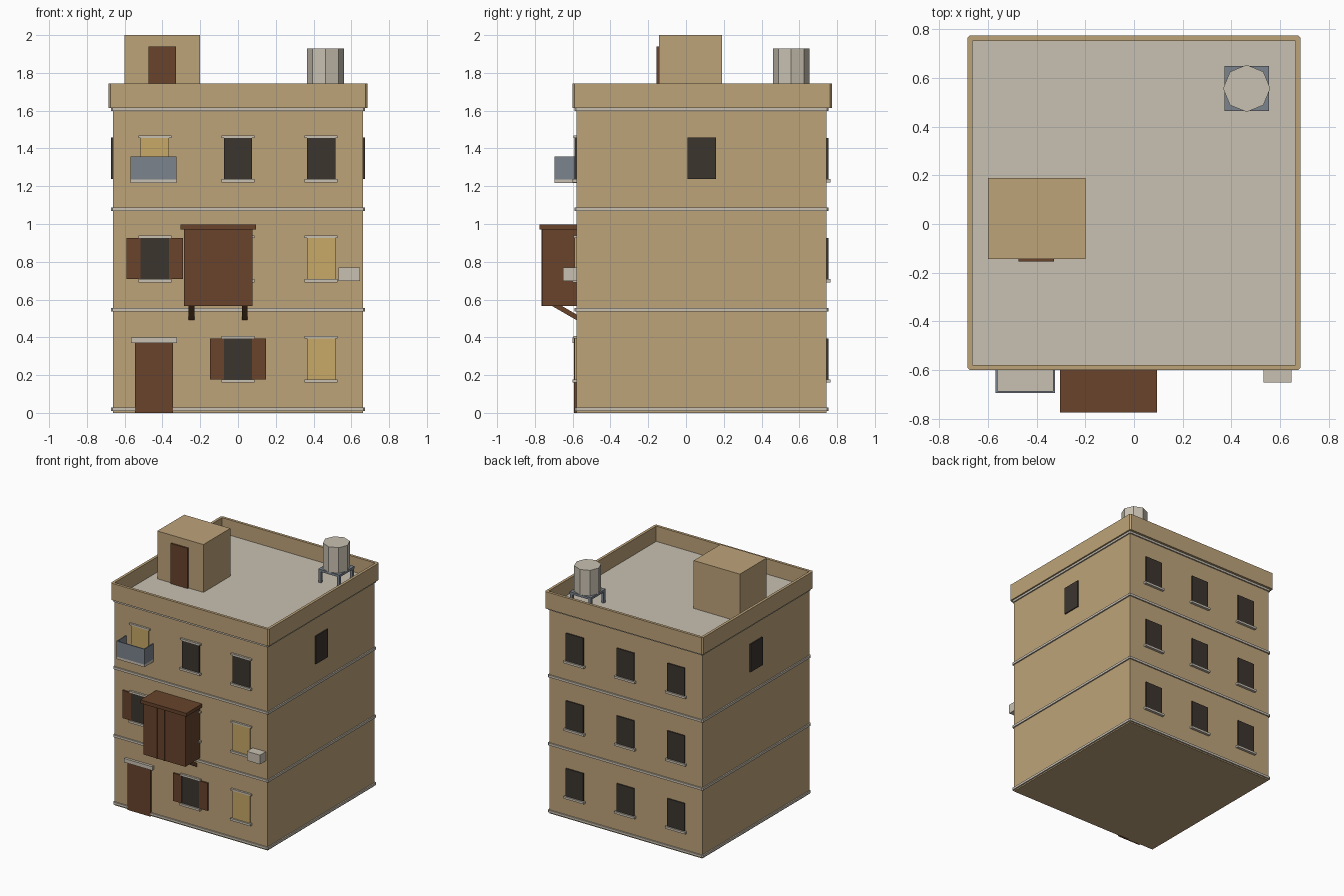
import bpy
import bmesh
import math

default = bpy.data.objects.get("Cube")
if default:
    bpy.data.objects.remove(default, do_unlink=True)


def linear(c):
    c /= 255
    return c / 12.92 if c <= 0.04045 else ((c + 0.055) / 1.055) ** 2.4


def material(name, *rgb):
    mat = bpy.data.materials.new(name)
    color = [linear(c) for c in rgb] + [1]
    mat.diffuse_color = color
    mat.use_nodes = True
    mat.node_tree.nodes["Principled BSDF"].inputs["Base Color"].default_value = color
    return mat


WALL = material("tan_plaster", 190, 164, 122)
STONE = material("pale_stone", 201, 193, 178)
WOOD = material("brown_wood", 104, 68, 44)
GLASS = material("dark_glass", 60, 53, 47)
LIT = material("yellow_glass", 200, 168, 102)
METAL = material("blue_grey_metal", 124, 132, 141)

# Main wall planes
SIDE, FRONT, BACK = 0.663, -0.58, 0.745
MIDDLE = (FRONT + BACK) / 2


def add_object(name, bm, *mats):
    mesh = bpy.data.meshes.new(name)
    bm.to_mesh(mesh)
    bm.free()
    for mat in mats:
        mesh.materials.append(mat)
    obj = bpy.data.objects.new(name, mesh)
    bpy.context.collection.objects.link(obj)
    return obj


def cube_mesh(size):
    bm = bmesh.new()
    bmesh.ops.create_cube(bm, size=1)
    bmesh.ops.scale(bm, vec=size, verts=bm.verts)
    return bm


def chamfer_corners(bm, half_x, width):
    """Cut the outer upright corners."""
    edges = [e for e in bm.edges
             if abs(e.verts[0].co.z - e.verts[1].co.z) > 0.001
             and all(abs(v.co.x) > half_x - 0.001 for v in e.verts)]
    bmesh.ops.bevel(bm, geom=edges, offset=width, segments=1, affect='EDGES')


def box(name, mat, x, y, z, chamfer=0):
    """Box from (low, high) pairs on each axis."""
    size = [hi - lo for lo, hi in (x, y, z)]
    bm = cube_mesh(size)
    if chamfer:
        chamfer_corners(bm, size[0] / 2, chamfer)
    obj = add_object(name, bm, mat)
    obj.location = [(lo + hi) / 2 for lo, hi in (x, y, z)]
    return obj


def around(center, half):
    return center - half, center + half


# Walls and floor bands
box("main_walls", WALL, around(0, SIDE), (FRONT, BACK), (0, 1.62))
for level, z in enumerate((0.01, 0.537, 1.07, 1.597)):
    box(f"floor_band_{level}", STONE, around(0, SIDE + 0.01),
        (FRONT - 0.01, BACK + 0.01), (z, z + 0.018), 0.008)

# Parapet with a sunken roof deck
half_x, half_y, half_z = 0.685, 0.687, 0.066
bm = cube_mesh((2 * half_x, 2 * half_y, 2 * half_z))
bm.faces.ensure_lookup_table()
top = max(bm.faces, key=lambda f: f.calc_center_median().z)
bmesh.ops.inset_region(bm, faces=[top], thickness=0.03)
well = bmesh.ops.extrude_face_region(bm, geom=[top])
bmesh.ops.translate(bm, vec=(0, 0, -0.12),
                    verts=[g for g in well["geom"] if isinstance(g, bmesh.types.BMVert)])
for g in well["geom"]:
    if isinstance(g, bmesh.types.BMFace):
        g.material_index = 1
if top.is_valid:
    bmesh.ops.delete(bm, geom=[top], context='FACES_ONLY')
chamfer_corners(bm, half_x, 0.01)
bmesh.ops.recalc_face_normals(bm, faces=bm.faces)
parapet = add_object("parapet_and_roof_deck", bm, WALL, STONE)
parapet.location = (0, MIDDLE + 0.004, 1.745 - half_z)

# Stair hut on the roof
box("stair_hut", WALL, (-0.6, -0.2), (-0.143, 0.19), (1.61, 2))
box("stair_hut_door", WOOD, (-0.475, -0.328), (-0.155, -0.14), (1.62, 1.94))

# Water tank on its stand
tank_x, tank_y, tank_z = 0.463, 0.557, 1.73
bm = bmesh.new()
bmesh.ops.create_cone(bm, cap_ends=True, segments=8, radius1=0.097, radius2=0.097, depth=0.2)
tank = add_object("water_tank", bm, STONE)
tank.location = (tank_x, tank_y, tank_z + 0.1)
box("tank_platform", METAL, around(tank_x, 0.092), around(tank_y, 0.092),
    (tank_z - 0.018, tank_z))
for sx in (-1, 1):
    for sy in (-1, 1):
        box("tank_leg", METAL, around(tank_x + sx * 0.08, 0.01),
            around(tank_y + sy * 0.08, 0.01), (1.61, tank_z - 0.01))

# Windows: three per floor, front and back
SILLS = (0.177, 0.708, 1.238)
COLUMNS = (-0.44, 0, 0.44)
LIT_WINDOWS = {(0, 2), (1, 2), (2, 0)}
SHUTTERED = {(0, 1), (1, 0)}
DOORWAY = (0, 0)


def window(name, mat, x, z, wall, out, lintel):
    def depth(d):
        return tuple(sorted((wall - out * 0.01, wall + out * d)))
    box(name + "_pane", mat, around(x, 0.075), depth(0.009), (z, z + 0.217))
    box(name + "_sill", STONE, around(x, 0.088), depth(0.02), (z - 0.017, z))
    if lintel:
        box(name + "_lintel", STONE, around(x, 0.088), depth(0.015), (z + 0.217, z + 0.23))


for floor, z in enumerate(SILLS):
    for column, x in enumerate(COLUMNS):
        spot = (floor, column)
        window("back_window", GLASS, x, z, BACK, 1, False)
        if spot != DOORWAY:
            window("front_window", LIT if spot in LIT_WINDOWS else GLASS,
                   x, z, FRONT, -1, True)
        if spot in SHUTTERED:
            for side in (-1, 1):
                box("shutter", WOOD, around(x + side * 0.112, 0.037),
                    (FRONT - 0.012, FRONT + 0.01), (z, z + 0.217))

# One upper window on each side wall
for side in (-1, 1):
    box("side_window", GLASS, around(side * SIDE, 0.009), around(MIDDLE, 0.075),
        (SILLS[2], SILLS[2] + 0.219))

# Entrance
box("entrance_door", WOOD, (-0.545, -0.345), (FRONT - 0.012, FRONT + 0.01), (0, 0.37))
box("entrance_lintel", STONE, (-0.567, -0.323), (FRONT - 0.02, FRONT + 0.01), (0.37, 0.4))

# Enclosed wooden bay with battens, cap and slanted struts
bay_x, bay_front = -0.105, -0.76
box("wooden_bay", WOOD, around(bay_x, 0.181), (bay_front, FRONT + 0.01), (0.567, 0.97))
box("bay_cap", WOOD, around(bay_x, 0.199), (bay_front - 0.015, FRONT + 0.01), (0.97, 0.997))
for x in (-0.17, -0.105):
    box("bay_batten", WOOD, around(x, 0.005), (bay_front - 0.006, bay_front), (0.567, 0.97))
for side in (-1, 1):
    strut = box("bay_strut", WOOD, around(bay_x + side * 0.141, 0.015),
                around(-0.64, 0.08), around(0.541, 0.013))
    strut.rotation_euler.x = -math.radians(30)

# Small balcony with solid railing panels
left, right, edge = -0.568, -0.325, -0.695
RAIL = (1.235, 1.357)
THIN = 0.008
box("balcony_slab", STONE, (left, right), (edge, FRONT + 0.01), (1.216, 1.236))
box("balcony_front_panel", METAL, (left, right), (edge, edge + THIN), RAIL)
for x in (left, right - THIN):
    box("balcony_side_panel", METAL, (x, x + THIN), (edge + THIN, FRONT), RAIL)

# Cooling unit on the wall
box("cooling_unit", STONE, (0.533, 0.647), (-0.652, FRONT + 0.01), (0.698, 0.77))
